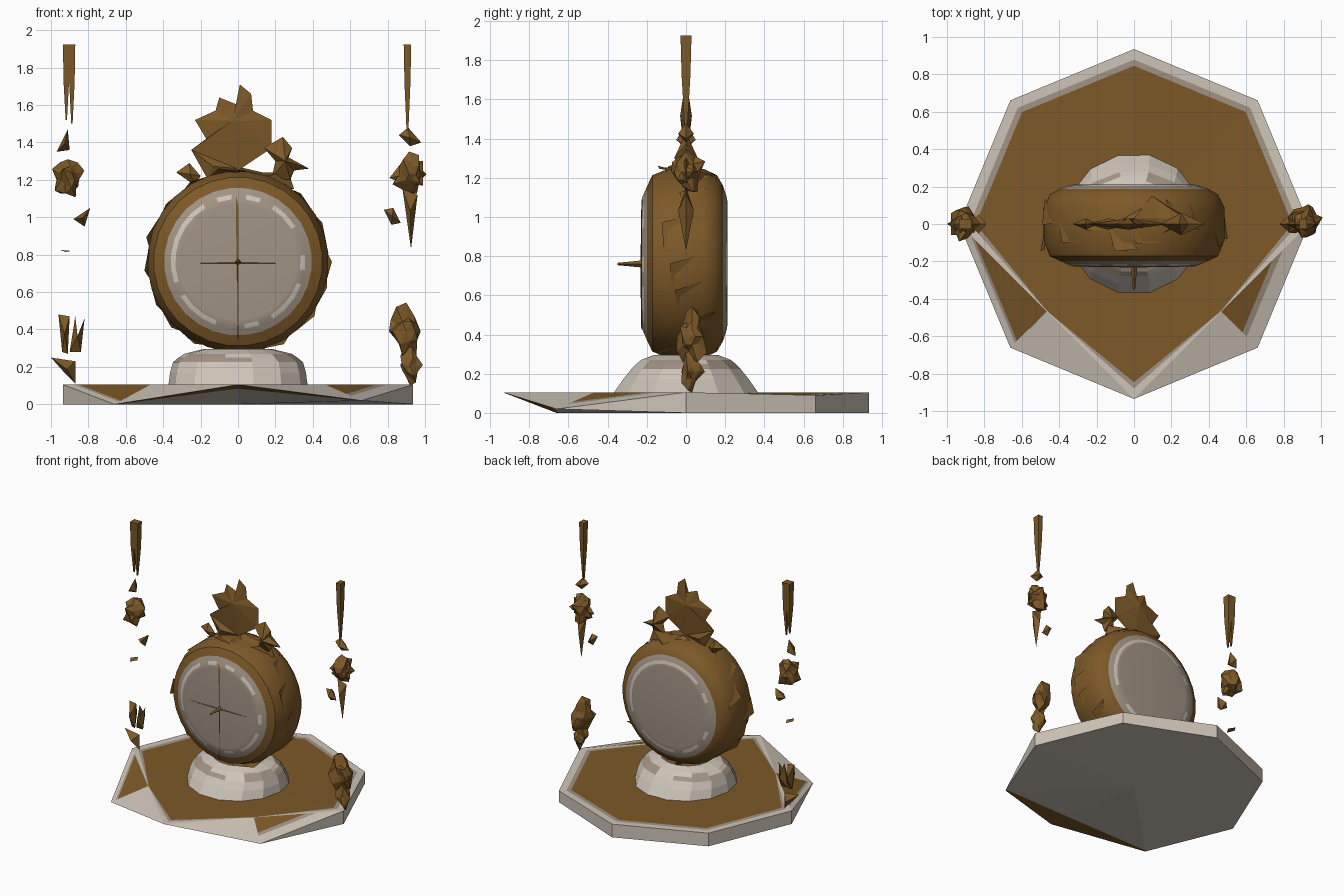
import bpy, bmesh, math, random
from mathutils import Vector

cube = bpy.data.objects.get("Cube")
if cube:
    bpy.data.objects.remove(cube, do_unlink=True)


def material(name, rgb):
    m = bpy.data.materials.new(name)
    m.use_nodes = True
    m.diffuse_color = (*rgb, 1)
    m.node_tree.nodes["Principled BSDF"].inputs["Base Color"].default_value = (*rgb, 1)
    return m


MATS = [material("brown", (0.205, 0.1, 0.021)),
        material("taupe", (0.36, 0.295, 0.235)),
        material("cream", (0.62, 0.56, 0.48))]
BROWN, TAUPE, CREAM = range(3)
rnd = random.Random(4)


def finish(bm, name, recalc=True):
    if recalc:
        bmesh.ops.recalc_face_normals(bm, faces=bm.faces)
    mesh = bpy.data.meshes.new(name)
    bm.to_mesh(mesh)
    bm.free()
    for m in MATS:
        mesh.materials.append(m)
    obj = bpy.data.objects.new(name, mesh)
    bpy.context.collection.objects.link(obj)
    return obj


def loft(bm, rings, colours, caps=(None, None)):
    """Join rings of points; a tuple of colours gives a patchy band. Cap ends that have a colour."""
    loops = [[bm.verts.new(p) for p in ring] for ring in rings]
    n = len(loops[0])
    for a, b, c in zip(loops, loops[1:], colours):
        for i in range(n):
            j = (i + 1) % n
            face = bm.faces.new((a[i], a[j], b[j], b[i]))
            face.material_index = rnd.choice(c) if isinstance(c, tuple) else c
    for loop, c in zip((loops[0], loops[-1]), caps):
        if c is not None:
            bm.faces.new(loop).material_index = c


# Base: octagonal plate with two front corners folded down and the front tip cut underneath
R = 0.935
bottom = [Vector((math.cos(k * math.pi / 4), math.sin(k * math.pi / 4), 0)) * R for k in range(8)]
top = [c + Vector((0, 0, 0.105)) for c in bottom]
top[1].z = 0.09
bottom[7].z = 0.02
for k in (5, 7):
    top[k] = (top[k - 1] + top[(k + 1) % 8]) / 2
tip = top[6]


def inset(s):
    pts = []
    for k, p in enumerate(top):
        t = 0.995 if k in (5, 7) else s
        pts.append(Vector((p.x * t, p.y * t, p.z)))
    return pts


bm = bmesh.new()


def face(colour, *points):
    bm.faces.new([bm.verts.new(p) for p in points]).material_index = colour


loft(bm, [top, inset(0.94), inset(0.905)], [CREAM, TAUPE])
brown_top = inset(0.905)
for i in range(8):
    face(BROWN, Vector((0, 0, 0.105)), brown_top[i], brown_top[(i + 1) % 8])
for i in range(4):
    face(CREAM, top[i], bottom[i], bottom[i + 1], top[i + 1])
# Folded slopes: brown with a pale border beside the sides, pale beside the front tip
origin = Vector((0, 0, 0))
for side, fold, border in ((4, 5, 0.13), (0, 7, 0.3)):
    a, b, inner = top[side], bottom[fold], top[fold]
    a1, b1 = a.lerp(inner, border), b.lerp(inner, border)
    a2, b2 = a.lerp(inner, border * 1.4), b.lerp(inner, border * 1.4)
    face(CREAM, a, b, b1, a1)
    face(TAUPE, a1, b1, b2, a2)
    face(BROWN, a2, b2, inner)
    face(CREAM, inner, b, tip)
    face(CREAM, a, bottom[side], b)
    # Underside of the tip, with a brown strip along its outer edge
    b3, tip3 = b.lerp(origin, 0.02), tip.lerp(origin, 0.2)
    face(BROWN, b, tip, tip3, b3)
    face(CREAM, b3, tip3, origin)
under = [bottom[k] for k in (7, 0, 1, 2, 3, 4, 5)]
for p, q in zip(under, under[1:]):
    face(CREAM, origin, p, q)
bmesh.ops.remove_doubles(bm, verts=bm.verts, dist=0.0005)
finish(bm, "base_plate")


def circle(r, h, n, axis="z", z0=0.0, turn=0.0, stretch=1.0):
    pts = []
    for k in range(n):
        a = 2 * math.pi * k / n + turn
        c, s = r * math.cos(a) * stretch, r * math.sin(a)
        pts.append((c, s, h) if axis == "z" else (c, h, z0 + s))
    return pts


# Foot under the clock drum, wider across than deep
bm = bmesh.new()
foot = [(0.38, 0.1, 0.98), (0.33, 0.17, 1.1), (0.285, 0.225, 1.22), (0.26, 0.25, 1.22),
        (0.235, 0.27, 1.22), (0.17, 0.295, 1.1)]
loft(bm, [circle(r, h, 14, stretch=s) for r, h, s in foot],
     [CREAM, CREAM, (TAUPE, TAUPE, CREAM), (CREAM, TAUPE), CREAM])
finish(bm, "foot")

# Clock drum: brown rim with a pale, patchy-edged dial on both sides
drum = [(0.31, -0.228), (0.335, -0.225), (0.36, -0.214), (0.395, -0.199), (0.452, -0.172),
        (0.485, -0.09), (0.485, 0.09), (0.452, 0.158), (0.4, 0.188), (0.36, 0.202), (0.335, 0.209), (0.31, 0.212)]
edge = [TAUPE, (CREAM, CREAM, TAUPE), TAUPE]
bm = bmesh.new()
loft(bm, [circle(r, y, 28, "y", 0.763, 0.1) for r, y in drum],
     edge + [BROWN] * 5 + edge[::-1], (TAUPE, TAUPE))
drum_obj = finish(bm, "clock_drum")
bpy.context.view_layer.objects.active = drum_obj
drum_obj.select_set(True)
bpy.ops.object.shade_smooth_by_angle(angle=math.radians(35))


def crumple(name, outlines, depth, y=0.0):
    """Faceted shards: each outline in x and z is raised to a ridge point front and back."""
    bm = bmesh.new()
    for pts in outlines:
        loop = [bm.verts.new((px, y, pz)) for px, pz in pts]
        mx = sum(p[0] for p in pts) / len(pts)
        mz = sum(p[1] for p in pts) / len(pts)
        for side in (-1, 1):
            apex = bm.verts.new((mx, y + side * depth, mz))
            for i in range(len(loop)):
                bm.faces.new((loop[i - 1], loop[i], apex))
    return finish(bm, name)


def burst(name, centre, size, seed):
    """Jagged ornament clump."""
    chooser = random.Random(seed)
    bm = bmesh.new()
    bmesh.ops.create_icosphere(bm, subdivisions=2, radius=1)
    for v in bm.verts:
        k = chooser.choice((0.6, 0.7, 0.85, 1.1))
        v.co = Vector(centre) + Vector([c * k * s for c, s in zip(v.co, size)])
    return finish(bm, name)


# Dial hands and centre pin
crumple("dial_hands", [[(-0.28, 0.755), (0, 0.752), (0.28, 0.755), (0, 0.758)],
                       [(-0.003, 0.35), (0.003, 0.35), (0.003, 1.05), (-0.012, 1.12)]], 0.003, -0.229)
bm = bmesh.new()
loft(bm, [circle(0.018, -0.225, 4, "y", 0.76), circle(0.006, -0.35, 4, "y", 0.76)], [BROWN], (BROWN, BROWN))
finish(bm, "centre_pin")

# Crest: fan of leaves with side scrolls
crumple("crest_fan", [
    [(0, 1.25), (0.18, 1.37), (0.18, 1.52), (0.08, 1.57), (0.07, 1.66), (0.01, 1.71), (0, 1.6),
     (-0.1, 1.64), (-0.12, 1.57), (-0.23, 1.52), (-0.17, 1.42), (-0.25, 1.36)],
    [(-0.25, 1.36), (0, 1.26), (-0.16, 1.2)],
    [(-0.33, 1.24), (-0.26, 1.29), (-0.2, 1.22), (-0.23, 1.17)]], 0.03)
crumple("crest_scroll", [
    [(0.14, 1.37), (0.24, 1.43), (0.29, 1.37), (0.27, 1.32), (0.38, 1.26), (0.3, 1.25),
     (0.28, 1.2), (0.18, 1.21), (0.2, 1.3)]], 0.06)
crumple("crest_seat", [[(-0.22, 1.17), (0, 1.27), (0.13, 1.24), (0.27, 1.24), (0.3, 1.15)]], 0.12, 0.03)
crumple("scroll_under_drum", [[(-0.04, 0.3), (0.06, 0.31), (0.02, 0.22)]], 0.06, 0.06)

# Jagged flaps along the drum rim
bm = bmesh.new()
for k in range(18):
    a = 2 * math.pi * k / 18 + rnd.uniform(-0.1, 0.1)
    y = rnd.uniform(-0.1, 0.08)
    pts = [(a - 0.2, 0.483, y - 0.05), (a + 0.15, 0.483, y + 0.08), (a + 0.06, rnd.uniform(0.49, 0.51), y - 0.06)]
    bm.faces.new([bm.verts.new((r * math.cos(t), q, 0.763 + r * math.sin(t))) for t, r, q in pts])
finish(bm, "rim_flaps", False)

# Broken side columns: square spires split into needles, with clumps below
for name, needles in (("right_spire", [(-0.918, 0.018, 1.52), (-0.888, 0.018, 1.5)]),
                      ("left_spire", [(0.906, 0.02, 1.44)])):
    bm = bmesh.new()
    for x, half, low in needles:
        rings = []
        for z, k in ((1.925, 1), (1.72, 0.8), (low, 0.2)):
            rings.append([(x + i * half * k, j * 0.028 * k, z) for i, j in ((-1, -1), (1, -1), (1, 1), (-1, 1))])
        loft(bm, rings, [BROWN, BROWN], (BROWN, BROWN))
    finish(bm, name)
crumple("right_column_shards", [
    [(-0.91, 1.47), (-0.9, 1.36), (-0.97, 1.35)], [(-0.88, 0.99), (-0.79, 1.05), (-0.82, 0.95)],
    [(-0.95, 0.825), (-0.89, 0.82), (-0.92, 0.815)],
    [(-0.96, 0.48), (-0.9, 0.47), (-0.91, 0.27), (-0.94, 0.28)],
    [(-0.9, 0.28), (-0.87, 0.47), (-0.86, 0.34), (-0.82, 0.46), (-0.84, 0.28)],
    [(-1, 0.25), (-0.87, 0.23), (-0.87, 0.11), (-0.92, 0.16)]], 0.05)
crumple("left_column_shards", [
    [(0.86, 1.44), (0.91, 1.48), (0.98, 1.4), (0.92, 1.38)],
    [(0.88, 1.15), (0.96, 1.12), (0.925, 0.83)], [(0.78, 1.04), (0.83, 1.05), (0.87, 0.97), (0.82, 0.96)],
    [(0.81, 1.21), (0.88, 1.3), (0.99, 1.3), (0.99, 1.17), (0.88, 1.18)]], 0.04)
burst("right_capital", (-0.91, 0, 1.2), (0.09, 0.105, 0.1), 2)
burst("left_capital", (0.915, 0, 1.23), (0.09, 0.105, 0.11), 5)
burst("left_column_foot", (0.9, 0.03, 0.39), (0.115, 0.085, 0.14), 7)
burst("left_column_base", (0.92, 0.03, 0.21), (0.065, 0.06, 0.1), 9)
